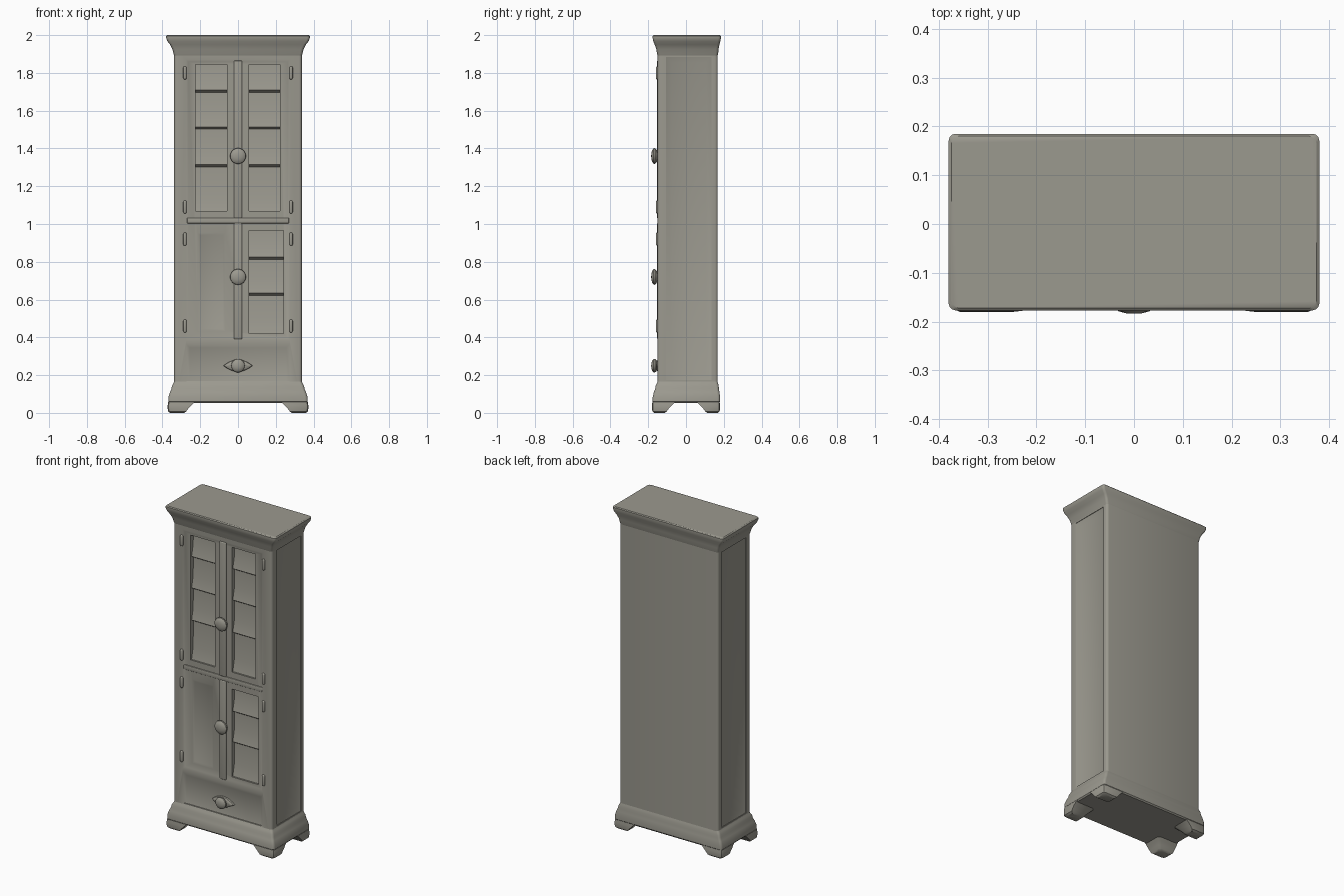
import bpy
import bmesh
from math import pi, cos, sin, radians
from mathutils import Matrix, Vector

if "Cube" in bpy.data.objects:
    bpy.data.objects.remove(bpy.data.objects["Cube"], do_unlink=True)

paint = bpy.data.materials.new("warm_grey")
paint.use_nodes = True
colour = (0.33, 0.32, 0.275, 1)
paint.diffuse_color = colour
bsdf = paint.node_tree.nodes["Principled BSDF"]
bsdf.inputs["Base Color"].default_value = colour
bsdf.inputs["Roughness"].default_value = 0.8

FRONT = -0.15


def finish(name, bm):
    bmesh.ops.recalc_face_normals(bm, faces=bm.faces)
    mesh = bpy.data.meshes.new(name)
    bm.to_mesh(mesh)
    bm.free()
    mesh.materials.append(paint)
    obj = bpy.data.objects.new(name, mesh)
    bpy.context.collection.objects.link(obj)
    return obj


def loft(name, rings):
    """Bridge equal-length rings of points and cap both ends."""
    bm = bmesh.new()
    loops = [[bm.verts.new(p) for p in ring] for ring in rings]
    for a, b in zip(loops, loops[1:]):
        for i in range(len(a)):
            j = (i + 1) % len(a)
            bm.faces.new((a[i], a[j], b[j], b[i]))
    bm.faces.new(loops[0])
    bm.faces.new(loops[-1])
    return finish(name, bm)


def rounded_ring(z, hx, y0, y1, r=0.014, steps=4):
    points = []
    corners = ((hx, y1, 0), (-hx, y1, 1), (-hx, y0, 2), (hx, y0, 3))
    for x, y, quarter in corners:
        cx = x - r if x > 0 else x + r
        cy = y - r if y > 0 else y + r
        for k in range(steps):
            a = (quarter + k / (steps - 1)) * pi / 2
            points.append((cx + r * cos(a), cy + r * sin(a), z))
    return points


def panel_cutter(x0, x1, z0, z1, depth, slope):
    """Shallow recess with sloping sides in the front face."""
    def ring(y, s):
        return [(x0 + s, y, z0 + s), (x1 - s, y, z0 + s),
                (x1 - s, y, z1 - s), (x0 + s, y, z1 - s)]
    return loft("cutter", [ring(FRONT - 0.1, 0), ring(FRONT, 0), ring(FRONT + depth, slope)])


def side_cutter(side):
    """Long recessed panel in the side of the cabinet."""
    def ring(x, s):
        return [(side * x, -0.105 + s, 0.175 + s), (side * x, 0.135 - s, 0.175 + s),
                (side * x, 0.135 - s, 1.885 - s), (side * x, -0.105 + s, 1.885 - s)]
    return loft("cutter", [ring(0.5, 0), ring(0.335, 0), ring(0.323, 0.03)])


def shelf_cutter(x0, x1, levels):
    """Glazed opening whose back steps out into a lip at each shelf."""
    profile = [(FRONT - 0.1, levels[0]), (FRONT - 0.1, levels[-1])]
    for top, bottom in zip(levels[::-1], levels[-2::-1]):
        profile += [(FRONT + 0.034, top - 0.008), (FRONT + 0.031, bottom + 0.07),
                    (FRONT + 0.016, bottom + 0.004)]
    profile[2] = (FRONT + 0.034, levels[-1])
    profile[-1] = (FRONT + 0.016, levels[0])
    return loft("cutter", [[(x, y, z) for y, z in profile] for x in (x0, x1)])


def carve(obj, cutters):
    for cutter in cutters:
        cutter.hide_render = True
        mod = obj.modifiers.new("carve", "BOOLEAN")
        mod.operation = "DIFFERENCE"
        mod.solver = "EXACT"
        mod.object = cutter
    graph = bpy.context.evaluated_depsgraph_get()
    mesh = bpy.data.meshes.new_from_object(obj.evaluated_get(graph))
    obj.modifiers.clear()
    obj.data = mesh
    for cutter in cutters:
        bpy.data.objects.remove(cutter, do_unlink=True)


def soft_box(name, lo, hi, bevel):
    bm = bmesh.new()
    bmesh.ops.create_cube(bm, size=1)
    lo, hi = Vector(lo), Vector(hi)
    for v in bm.verts:
        v.co = [m + c * d for m, c, d in zip((lo + hi) / 2, v.co, hi - lo)]
    bmesh.ops.bevel(bm, geom=bm.edges[:], offset=bevel, segments=3, profile=0.5, affect="EDGES")
    return finish(name, bm)


def stack(name, rows):
    return loft(name, [rounded_ring(*row) for row in rows])


# Carcass with carved doors, openings, drawer and side panels
carcass = stack("cabinet_body", [(0.1, 0.338, FRONT, 0.168), (1.93, 0.338, FRONT, 0.168)])
cutters = [panel_cutter(-0.275, 0.275, 0.385, 1.87, 0.006, 0.012),
           panel_cutter(-0.275, 0.275, 0.15, 0.365, 0.01, 0.02),
           panel_cutter(-0.225, -0.055, 0.42, 0.965, 0.012, 0.025),
           shelf_cutter(-0.225, -0.058, [1.07, 1.31, 1.51, 1.705, 1.845]),
           shelf_cutter(0.058, 0.222, [1.07, 1.31, 1.51, 1.705, 1.845]),
           shelf_cutter(0.058, 0.24, [0.42, 0.63, 0.82, 0.965])]
cutters += [side_cutter(s) for s in (-1, 1)]
carve(carcass, cutters)

# Flared cornice
stack("cornice", [
    (1.885, 0.335, -0.147, 0.165), (1.9, 0.341, -0.153, 0.17),
    (1.925, 0.347, -0.157, 0.172), (1.95, 0.36, -0.166, 0.177),
    (1.968, 0.374, -0.173, 0.182), (1.985, 0.38, -0.177, 0.185),
    (1.995, 0.38, -0.177, 0.185), (2.0, 0.374, -0.172, 0.18)])

# Plinth moulding
stack("plinth", [
    (0.052, 0.362, -0.17, 0.174), (0.06, 0.369, -0.177, 0.18),
    (0.085, 0.368, -0.176, 0.18), (0.11, 0.36, -0.17, 0.177),
    (0.128, 0.352, -0.163, 0.174), (0.142, 0.35, -0.161, 0.173),
    (0.155, 0.343, -0.155, 0.17), (0.17, 0.336, -0.148, 0.166)])

# Four bracket feet, flared inwards towards the plinth
for sx, side in ((-1, "right"), (1, "left")):
    for sy, end in ((-1, "front"), (1, "back")):
        rings = []
        for z, inset, reach in ((0, 0.012, 0), (0.008, 0.002, 0), (0.022, 0, 0.008),
                                (0.04, 0, 0.025), (0.058, 0.002, 0.045)):
            ox, oy = 0.372 - inset, 0.18 - inset
            ix, iy = 0.272 - reach + inset, 0.1 - reach + inset
            c = 0.014
            corner = [(ox, iy), (ox, oy - c), (ox - c / 3, oy - c / 3), (ox - c, oy),
                      (ix, oy), (ix, iy + c), (ix + c, iy)]
            rings.append([(sx * x, sy * y, z) for x, y in corner])
        loft(f"{end}_{side}_foot", rings)

# Centre strip between the doors, and the rail between upper and lower doors
soft_box("upper_door_strip", (-0.022, -0.153, 1.03), (0.022, -0.135, 1.865), 0.006)
soft_box("lower_door_strip", (-0.022, -0.153, 0.39), (0.022, -0.135, 1.005), 0.006)
soft_box("middle_rail", (-0.27, -0.15, 1.003), (0.27, -0.135, 1.032), 0.004)

# Hinges
for sx, side in ((-1, "right"), (1, "left")):
    for i, z in enumerate((0.46, 0.92, 1.09, 1.8)):
        soft_box(f"{side}_hinge_{i + 1}", (sx * 0.281 - 0.009, -0.159, z - 0.035),
                 (sx * 0.281 + 0.009, -0.14, z + 0.035), 0.008)

# Turned knobs
for name, z in (("upper_door_knob", 1.36), ("lower_door_knob", 0.72), ("drawer_knob", 0.25)):
    radius = 0.036 if name == "drawer_knob" else 0.042
    rings = []
    for y, r in ((-0.135, 0.7), (-0.152, 0.62), (-0.158, 0.85), (-0.165, 1),
                 (-0.172, 0.97), (-0.179, 0.75), (-0.183, 0.4), (-0.184, 0.1)):
        rings.append([(radius * r * cos(a), y, z + radius * r * sin(a))
                      for a in (2 * pi * k / 24 for k in range(24))])
    loft(name, rings)

# Pointed plate behind the drawer knob
plate = []
for y, s in ((-0.138, 1), (-0.15, 0.95), (-0.156, 0.7)):
    plate.append([(s * 0.078 * cos(a), y, 0.25 + s * 0.032 * sin(a) * abs(sin(a)))
                  for a in (2 * pi * k / 20 for k in range(20))])
loft("drawer_knob_plate", plate)

# Smooth shading with crisp edges
for obj in bpy.context.scene.objects:
    obj.select_set(obj.type == "MESH")
bpy.context.view_layer.objects.active = carcass
bpy.ops.object.shade_smooth_by_angle(angle=radians(35))
